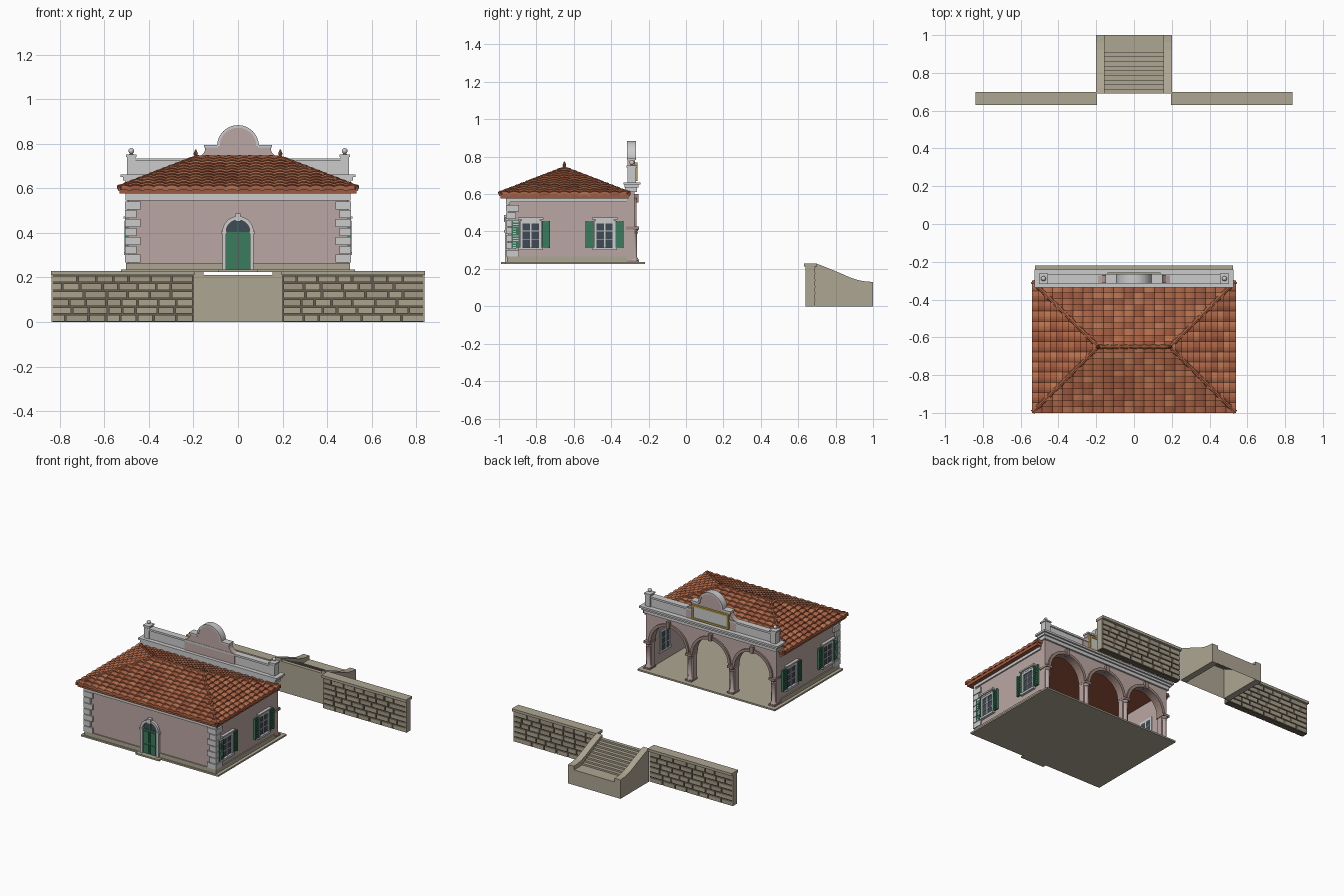
import bpy, bmesh, math, random
from mathutils import Vector, Matrix

if "Cube" in bpy.data.objects:
    bpy.data.objects.remove(bpy.data.objects["Cube"])
random.seed(4)

def mat(name, r, g, b):
    m = bpy.data.materials.new(name)
    m.diffuse_color = (r, g, b, 1)
    m.use_nodes = True
    m.node_tree.nodes["Principled BSDF"].inputs["Base Color"].default_value = m.diffuse_color
    return m

PINK = mat("pink_plaster", .50, .39, .37)
STONE = mat("light_stone", .55, .55, .54)
BEIGE = mat("sandstone", .42, .38, .29)
MORTAR = mat("mortar", .13, .11, .08)
BRICKS = [mat("block_a", .42, .37, .27), mat("block_b", .36, .32, .24)]
TILES = [mat("tile_a", .42, .13, .06), mat("tile_b", .34, .10, .05), mat("tile_c", .48, .17, .08)]
GREEN = mat("green_paint", .04, .20, .11)
GLASS = mat("dark_glass", .05, .07, .09)
BROWN = mat("brown_trim", .34, .24, .21)
GOLD = mat("gold_frame", .50, .38, .08)

def finish(name, bm, mats, smooth=False, fix=True):
    if fix:
        bmesh.ops.recalc_face_normals(bm, faces=bm.faces)
    me = bpy.data.meshes.new(name)
    bm.to_mesh(me)
    bm.free()
    for m in (mats if isinstance(mats, list) else [mats]):
        me.materials.append(m)
    ob = bpy.data.objects.new(name, me)
    bpy.context.collection.objects.link(ob)
    if smooth:
        bpy.context.view_layer.objects.active = ob
        bpy.ops.object.select_all(action='DESELECT')
        ob.select_set(True)
        bpy.ops.object.shade_smooth_by_angle(angle=math.radians(40))
    return ob

def add_box(bm, x0, x1, y0, y1, z0, z1, mi=0):
    M = Matrix.Translation(((x0+x1)/2, (y0+y1)/2, (z0+z1)/2)) @ Matrix.Diagonal((x1-x0, y1-y0, z1-z0, 1))
    for f in {f for v in bmesh.ops.create_cube(bm, size=1, matrix=M)['verts'] for f in v.link_faces}:
        f.material_index = mi

def boxes(name, items, m, mirror=False):
    bm = bmesh.new()
    for b in items:
        add_box(bm, *b)
        if mirror:
            add_box(bm, -b[1], -b[0], *b[2:])
    return finish(name, bm, m)

def prism(name, outlines, a, b, m, axis='y', smooth=False):
    """extrude 2D outlines (u, z) along y, or along x with u as y"""
    bm = bmesh.new()
    for pts in outlines:
        f = bm.faces.new([bm.verts.new((u, a, z) if axis == 'y' else (a, u, z)) for u, z in pts])
        new = bmesh.ops.extrude_face_region(bm, geom=[f])['geom']
        d = (0, b-a, 0) if axis == 'y' else (b-a, 0, 0)
        bmesh.ops.translate(bm, vec=d, verts=[v for v in new if isinstance(v, bmesh.types.BMVert)])
    return finish(name, bm, m, smooth)

def arc(cx, cz, r, a0, a1, n=16):
    return [(cx + r*math.cos(math.radians(a0+(a1-a0)*i/n)), cz + r*math.sin(math.radians(a0+(a1-a0)*i/n))) for i in range(n+1)]

def lathe(bm, x, y, prof, n=16):
    rings = [[bm.verts.new((x+r*math.cos(2*math.pi*i/n), y+r*math.sin(2*math.pi*i/n), z)) for i in range(n)] for r, z in prof]
    for p, q in zip(rings, rings[1:]):
        for i in range(n):
            bm.faces.new((p[i], p[(i+1) % n], q[(i+1) % n], q[i]))
    bm.faces.new(rings[0])
    bm.faces.new(rings[-1])

# ---------- building base, walls and corner stones ----------
boxes("floor_slab", [(-.525, .525, -.965, -.22, .225, .236), (-.09, .09, -.99, -.96, .225, .236)], BEIGE)
boxes("plinth", [(-.503, -.06, -.957, -.94, .236, .265), (.06, .503, -.957, -.94, .236, .265),
                 (-.503, -.47, -.957, -.315, .236, .265), (.47, .503, -.957, -.315, .236, .265)], BEIGE)
boxes("front_wall", [(-.495, .495, -.95, -.92, .23, .58)], PINK)
boxes("side_wall", [(.465, .495, -.93, -.30, .23, .58)], PINK, True)
q = []
for i in range(7):
    w = .07 if i % 2 == 0 else .052
    z = .266 + i*.04
    q.append((.507-w, .507, -.962, -.962+w, z, z+.036))
boxes("corner_quoins", q, STONE, True)
boxes("eaves_cornice", [(-.505, .505, -.962, -.94, .545, .58)], STONE)
boxes("eaves_cornice_side", [(.48, .505, -.962, -.315, .558, .58)], STONE, True)

# ---------- arched front door ----------
prism("door_surround", [[(.07, .23)] + arc(0, .405, .07, 0, 180) + [(-.07, .23), (-.053, .23)]
                        + arc(0, .405, .053, 180, 0) + [(.053, .23)]], -.968, -.94, STONE)
boxes("door_keystone", [(-.012, .012, -.974, -.945, .452, .487), (-.076, -.05, -.972, -.945, .395, .407),
                        (.05, .076, -.972, -.945, .395, .407)], STONE)
prism("door_fanlight", [arc(0, .405, .054, 0, 180)], -.955, -.918, GLASS)
boxes("door_leaves", [(.002, .053, -.957, -.918, .236, .40)], GREEN, True)
boxes("door_panels", [(.010, .045, -.962, -.95, .246, .30), (.010, .045, -.962, -.95, .312, .39)], GREEN, True)
boxes("fanlight_bars", [(-.003, .003, -.96, -.95, .40, .456), (-.053, .053, -.961, -.95, .397, .405)], GREEN)

# ---------- side windows and shutters ----------
fr, gl, sh = [], [], []
for c in (-.83, -.435):
    gl.append((.46, .498, c-.045, c+.045, .315, .447))
    fr += [(.46, .505, c-.058, c-.043, .305, .455), (.46, .505, c+.043, c+.058, .305, .455),
           (.46, .505, c-.058, c+.058, .442, .458), (.46, .512, c-.065, c+.065, .30, .314),
           (.49, .515, c-.068, c+.068, .464, .474), (.49, .507, c-.05, c+.05, .455, .466),
           (.458, .503, c-.004, c+.004, .312, .445)]
    fr += [(.459, .502, c-.044, c+.044, z-.002, z+.002) for z in (.358, .402)]
    for s in (-1, 1):
        y0, y1 = sorted((c+s*.059, c+s*.102))
        sh += [(.494, .503, y0, y1, .312, .455)]
        sh += [(.50, .51, a, a+.006, .312, .455) for a in (y0, y1-.006)]
        sh += [(.50, .508, y0, y1, .316+.0125*i, .323+.0125*i) for i in range(11)]
boxes("window_frames", fr, STONE, True)
boxes("window_glass", gl, GLASS, True)
boxes("window_shutters", sh, GREEN, True)

# ---------- arcade facade (facing +y) ----------
CX, R, ZS = (-.32, 0, .32), .137, .425
out = [(-.497, .65), (-.497, .23)]
for c in CX:
    out += [(c-R, .23)] + arc(c, ZS, R, 180, 0, 20) + [(c+R, .23)]
prism("arcade_wall", [out + [(.497, .23), (.497, .65)]], -.315, -.275, PINK)
prism("arch_mouldings", [arc(c, ZS, R+.017, 0, 180, 20) + arc(c, ZS, R-.002, 180, 0, 20) for c in CX], -.32, -.264, BROWN)
boxes("arch_keystones", [(c-.012, c+.012, -.28, -.255, .555, .60) for c in CX], BROWN)
bm = bmesh.new()
for x in (-.477, -.16, .16, .477):
    lathe(bm, x, -.276, [(.022, .236), (.022, .252), (.015, .262), (.014, .385), (.019, .392), (.015, .398), (.023, .412)])
finish("pier_columns", bm, PINK, True)
boxes("pier_capitals", [(x-.024, x+.024, -.322, -.252, .41, .426) for x in (-.477, -.16, .16, .477)]
      + [(x-.024, x+.024, -.322, -.252, .236, .246) for x in (-.477, -.16, .16, .477)], BROWN)
boxes("facade_cornice", [(-.507, .507, -.325, -.263, .612, .635), (-.517, .517, -.33, -.253, .635, .65),
                         (-.528, .528, -.335, -.242, .65, .663)], STONE)
boxes("parapet", [(-.49, .49, -.306, -.276, .66, .722), (-.49, .49, -.314, -.268, .722, .735)], STONE)
boxes("parapet_posts", [(.46, .498, -.312, -.266, .66, .742), (.455, .503, -.317, -.261, .742, .752)], STONE, True)
bm = bmesh.new()
for s in (-1, 1):
    lathe(bm, s*.479, -.289, [(.014, .75), (.006, .756)] + [(max(.002, .013*math.sin(a)), .768-.013*math.cos(a))
          for a in [math.pi*i/8 for i in range(1, 9)]])
finish("post_ball_finials", bm, STONE, True)
half = [(.19, .66), (.19, .735), (.17, .742), (.155, .757), (.148, .77), (.148, .79), (.115, .79)]
top = half + arc(0, .79, .09, 0, 180, 24) + [(-x, z) for x, z in reversed(half)]
prism("curved_gable", [top], -.312, -.272, PINK)
prism("gable_coping", [arc(0, .79, .094, 0, 180, 24) + arc(0, .79, .082, 180, 0, 24)], -.316, -.266, STONE)
boxes("gable_shoulders", [(.09, .152, -.316, -.266, .783, .794)], STONE, True)
boxes("sign_frame", [(-.14, .14, -.275, -.258, .67, .682), (-.14, .14, -.275, -.258, .758, .77),
                     (-.14, -.128, -.275, -.258, .67, .77), (.128, .14, -.275, -.258, .67, .77)], GOLD)
boxes("sign_panel", [(-.132, .132, -.275, -.263, .675, .765)], STONE)

# ---------- hipped roof ----------
CY, RUN, RX, ZE, ZR = -.65, .35, .19, .60, .735
K = (ZR-ZE)/RUN
bm = bmesh.new()
rings = [[bm.verts.new((sx*.532, CY+sy*.342, z)) for sx, sy in ((-1, -1), (1, -1), (1, 1), (-1, 1))] for z in (.577, .597)]
a, b = bm.verts.new((-RX, CY, ZR-.004)), bm.verts.new((RX, CY, ZR-.004))
lo, hi = rings
bm.faces.new(lo)
for i in range(4):
    bm.faces.new((lo[i], lo[(i+1) % 4], hi[(i+1) % 4], hi[i]))
for f in ((hi[0], hi[1], b, a), (hi[2], hi[3], a, b), (hi[1], hi[2], b), (hi[3], hi[0], a)):
    bm.faces.new(f)
finish("roof_deck", bm, TILES[1])

def tile_slope(name, hw, rot, cx):
    bm = bmesh.new()
    nu, nv, seg = round(hw*2/.054), 11, 4
    w, d = hw*2/nu, RUN/nv
    for j in range(nv):
        for i in range(nu):
            mi = random.choice((0, 0, 1, 2))
            rows = []
            for v, lift in ((j*d, -.012 if j == 0 else -.002), (j*d, .008), ((j+1)*d, 0)):
                rows.append([bm.verts.new((-hw+(i+t/seg)*w, v-RUN, ZE+v*K+lift+.007*math.sin(math.pi*t/seg)))
                             for t in range(seg+1)])
            for p, r in zip(rows, rows[1:]):
                for t in range(seg):
                    bm.faces.new((p[t], p[t+1], r[t+1], r[t])).material_index = mi
    for s in (-1, 1):
        bmesh.ops.bisect_plane(bm, geom=bm.verts[:]+bm.edges[:]+bm.faces[:], plane_co=(s*hw, -RUN, 0),
                               plane_no=(s, 1, 0), clear_outer=True)
    bm.transform(Matrix.Translation((cx, CY, 0)) @ Matrix.Rotation(rot, 4, 'Z'))
    finish(name, bm, TILES, fix=False)

tile_slope("roof_tiles_front", RX+RUN, 0, 0)
tile_slope("roof_tiles_back", RX+RUN, math.pi, 0)
tile_slope("roof_tiles_right", RUN, math.pi/2, RX)
tile_slope("roof_tiles_left", RUN, -math.pi/2, -RX)

bm = bmesh.new()
def ridge(p, q, n):
    p, q = Vector(p), Vector(q)
    rot = (q-p).to_track_quat('Z', 'Y').to_matrix().to_4x4()
    for i in range(n):
        bmesh.ops.create_cone(bm, cap_ends=True, segments=8, radius1=.013, radius2=.009, depth=(q-p).length/n*1.1,
                              matrix=Matrix.Translation(p.lerp(q, (i+.5)/n)) @ rot)
ridge((-RX, CY, ZR+.002), (RX, CY, ZR+.002), 8)
for sx in (-1, 1):
    for sy in (-1, 1):
        ridge((sx*(RX+RUN-.006), CY+sy*(RUN-.006), ZE+.004), (sx*RX, CY, ZR+.002), 12)
    lathe(bm, sx*RX, CY, [(.013, .735), (.006, .748), (.010, .755), (.002, .775)], 8)
finish("ridge_tiles", bm, TILES[0], True)

# ---------- retaining walls ----------
boxes("retaining_wall_core", [(.2, .835, .645, .682, 0, .212)], MORTAR, True)
boxes("retaining_wall_cap", [(.195, .84, .63, .70, .212, .23)], BEIGE, True)
boxes("retaining_wall_end", [(.831, .838, .64, .686, 0, .213)], BEIGE, True)
bm = bmesh.new()
for side in (-1, 1):
    for y0, y1 in ((.638, .65), (.677, .689)):
        for r in range(6):
            x = .2
            while x < .834:
                w = random.uniform(.06, .105)
                if x + w > .79:
                    w = .836 - x
                xa, xb = sorted((side*(x+.004), side*(x+w-.004)))
                add_box(bm, xa, xb, y0, y1, r*.0353+.002, r*.0353+.0305, random.randint(0, 1))
                x += w
finish("retaining_wall_blocks", bm, BRICKS)

# ---------- garden stairs ----------
cheek = [(.69, 0), (1, 0), (1, .13), (.96, .133), (.92, .14), (.88, .153), (.83, .175), (.77, .2), (.72, .22), (.69, .23)]
prism("stair_cheek_right", [cheek], .155, .2, BEIGE, 'x')
prism("stair_cheek_left", [cheek], -.2, -.155, BEIGE, 'x')
path = [(.69, 0), (.69, .21)]
for i in range(9):
    y, z = .69+.0245*(i+1), .21-.0117*i
    path += [(y, z), (y, z-.0117)]
path += [(1, path[-1][1]), (1, 0)]
bm = bmesh.new()
cols = [[bm.verts.new((x, y, z)) for y, z in path] for x in (-.157, .157)]
for i in range(len(path)-1):
    bm.faces.new((cols[0][i], cols[1][i], cols[1][i+1], cols[0][i+1]))
finish("stair_steps", bm, BEIGE)
